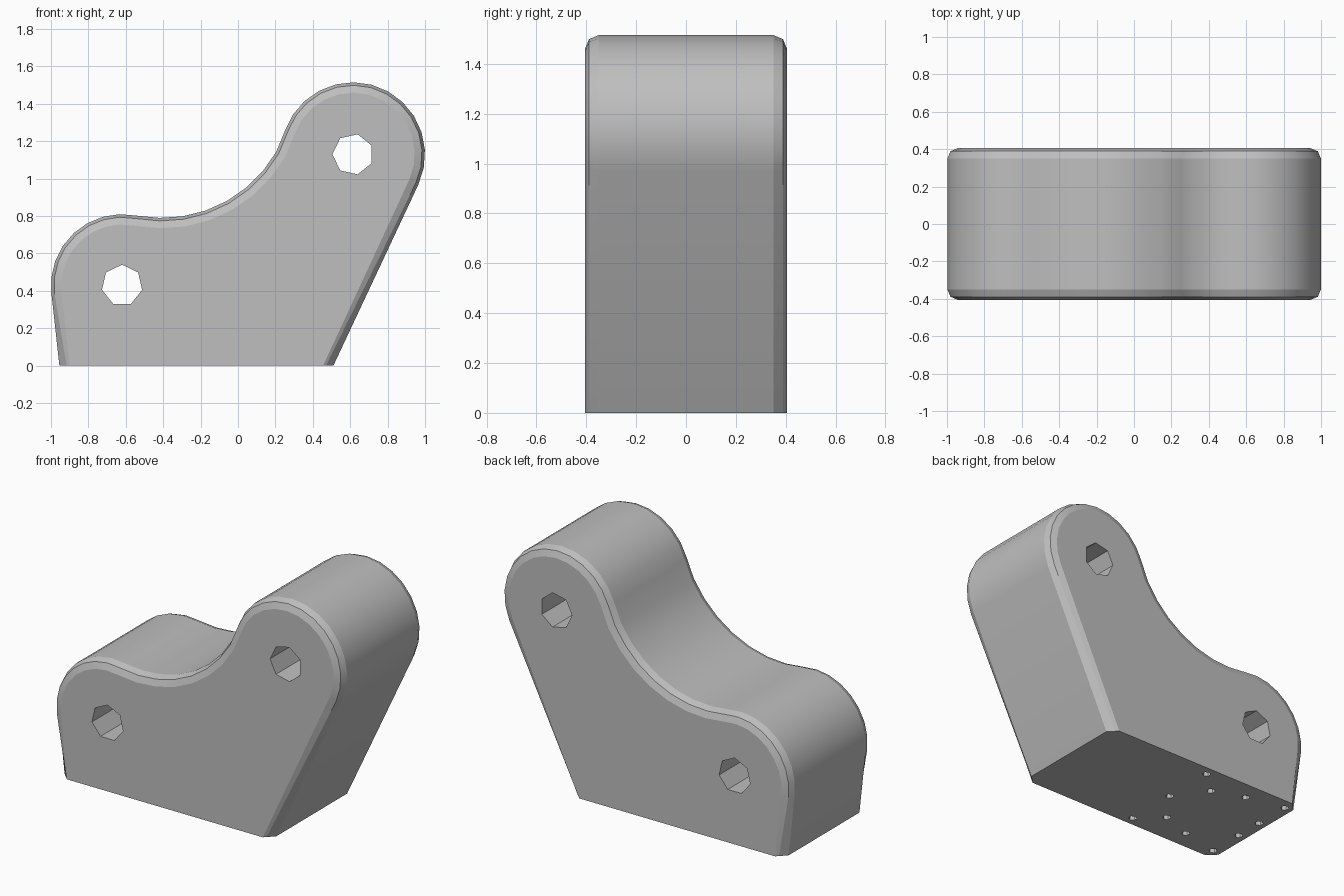
import bpy, bmesh
from math import cos, sin, radians, tau
from mathutils import Matrix, Vector

cube = bpy.data.objects.get("Cube")
if cube:
    bpy.data.objects.remove(cube, do_unlink=True)

grey = bpy.data.materials.new("plain grey")
grey.use_nodes = True
grey.diffuse_color = (0.52, 0.52, 0.52, 1)
grey.node_tree.nodes["Principled BSDF"].inputs["Base Color"].default_value = (0.52, 0.52, 0.52, 1)

LOW, HIGH, DIP = (-0.62, 0.43), (0.615, 1.13), (-0.404, 1.49)


def arc(centre, r, start, end, steps):
    angles = [radians(start + (end - start) * i / steps) for i in range(steps + 1)]
    return [(centre[0] + r * cos(a), centre[1] + r * sin(a)) for a in angles]


def outline(d, foot):
    """Side profile shrunk by d, with the two bottom corners moved in by foot."""
    return ([(-0.955 + foot, 0)]
            + arc(LOW, 0.38 - d, 187, 78.5, 8)
            + arc(DIP, 0.70 + d, 258.5, 340.5, 8)[1:-1]
            + arc(HIGH, 0.385 - d, 160.5, -24.7, 13)
            + [(0.51 - foot, 0)])


def make_object(name, bm):
    bmesh.ops.recalc_face_normals(bm, faces=bm.faces[:])
    mesh = bpy.data.meshes.new(name)
    bm.to_mesh(mesh)
    bm.free()
    mesh.materials.append(grey)
    obj = bpy.data.objects.new(name, mesh)
    bpy.context.collection.objects.link(obj)
    return obj


def add_pin(bm, centre, radius, depth, sides, turn):
    """Closed prism for cutting, turned from z by the matrix."""
    bmesh.ops.create_cone(bm, cap_ends=True, segments=sides, radius1=radius, radius2=radius,
                          depth=depth, matrix=Matrix.Translation(Vector(centre)) @ turn)


# Body: rings of the profile along y, with rounded front and back rims
half = [(0.055, 0.055, 0.405), (0.016, 0.039, 0.389), (0, 0, 0.35)]
rings = [(d, f, -y) for d, f, y in half] + half[::-1]
bm = bmesh.new()
loops = [[bm.verts.new((x, y, z)) for x, z in outline(d, f)] for d, f, y in rings]
for a, b in zip(loops, loops[1:]):
    for i in range(len(a)):
        j = (i + 1) % len(a)
        bm.faces.new((a[i], a[j], b[j], b[i]))
bm.faces.new(loops[0])
bm.faces.new(loops[-1])
body = make_object("bracket_body", bm)

# Two cross holes through the lobes
bm = bmesh.new()
across = Matrix.Rotation(tau / 4, 4, 'X')
for (x, z), spin in ((LOW, 0), (HIGH, tau / 4)):
    add_pin(bm, (x, 0, z), 0.11, 2, 7, across @ Matrix.Rotation(spin, 4, 'Z'))

# Small blind holes in the underside
rows = {-0.28: (0, 0.345), -0.43: (0.207,), -0.64: (0.28,), -0.9: (0.095, 0.335)}
for x, offsets in rows.items():
    for y in {s * o for o in offsets for s in (-1, 1)}:
        add_pin(bm, (x, y, 0), 0.026, 0.4, 6, Matrix.Identity(4))
cutter = make_object("hole_cutter", bm)
cutter.hide_render = True

cut = body.modifiers.new("holes", 'BOOLEAN')
cut.operation, cut.solver, cut.object = 'DIFFERENCE', 'EXACT', cutter
bpy.ops.object.select_all(action='DESELECT')
bpy.context.view_layer.objects.active = body
body.select_set(True)
bpy.ops.object.modifier_apply(modifier=cut.name)
bpy.data.objects.remove(cutter, do_unlink=True)
bpy.ops.object.shade_smooth_by_angle(angle=radians(20))
